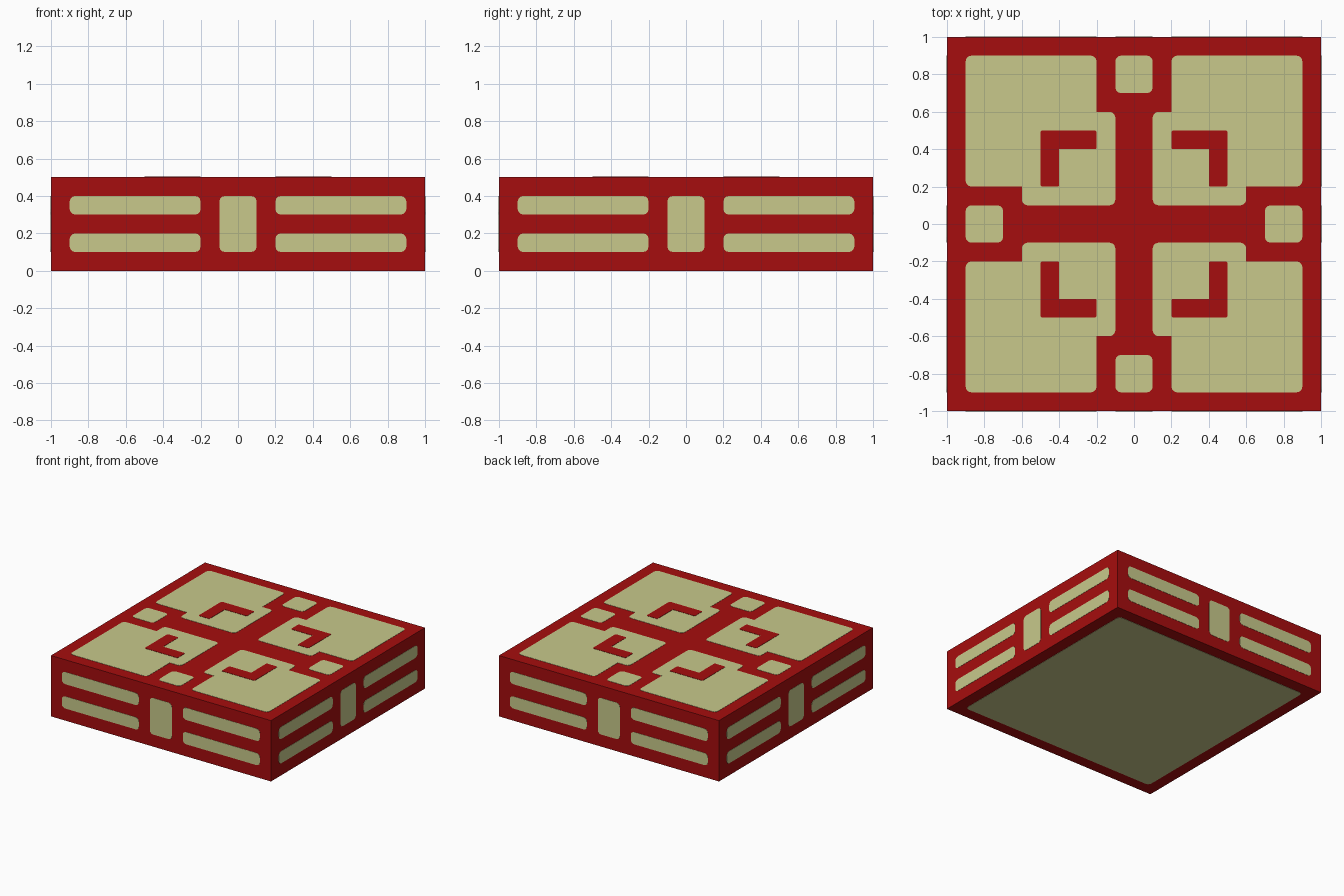
import bpy, bmesh, math
from mathutils import Matrix, Vector

if "Cube" in bpy.data.objects:
    bpy.data.objects.remove(bpy.data.objects["Cube"])

THICK = 0.002


def material(name, rgb):
    m = bpy.data.materials.new(name)
    m.diffuse_color = (*rgb, 1)
    m.use_nodes = True
    m.node_tree.nodes["Principled BSDF"].inputs["Base Color"].default_value = m.diffuse_color
    return m


RED = material("deep red", (0.381, 0.004, 0.0044))
CREAM = material("pale olive cream", (0.578, 0.584, 0.258))


def finish(name, bm, mat):
    bmesh.ops.recalc_face_normals(bm, faces=bm.faces)
    me = bpy.data.meshes.new(name)
    bm.to_mesh(me)
    bm.free()
    me.materials.append(mat)
    ob = bpy.data.objects.new(name, me)
    bpy.context.collection.objects.link(ob)
    return ob


def rect(x0, y0, x1, y1):
    return [(x0, y0), (x1, y0), (x1, y1), (x0, y1)]


def rounded(points, r=0.03, steps=3):
    """Round the convex corners of a counter-clockwise outline."""
    out = []
    n = len(points)
    for i in range(n):
        p = Vector(points[i])
        a = (Vector(points[i - 1]) - p).normalized()
        b = (Vector(points[(i + 1) % n]) - p).normalized()
        if a.x * b.y - a.y * b.x > 0:      # concave corner stays sharp
            out.append(p)
            continue
        for k in range(steps + 1):
            t = math.pi / 2 * k / steps
            out.append(p + a * r * (1 - math.sin(t)) + b * r * (1 - math.cos(t)))
    return out


def plates(name, outlines, frames, mat, thick=THICK):
    """Thin plates: every outline placed in every frame, facing local +z."""
    bm = bmesh.new()
    for frame in frames:
        for pts in outlines:
            face = bm.faces.new([bm.verts.new(frame @ Vector((x, y, 0))) for x, y in pts])
            new = bmesh.ops.extrude_face_region(bm, geom=[face])["geom"]
            up = frame.to_3x3() @ Vector((0, 0, thick))
            bmesh.ops.translate(bm, vec=up, verts=[v for v in new if isinstance(v, bmesh.types.BMVert)])
    return finish(name, bm, mat)


# Solid block
bm = bmesh.new()
bmesh.ops.create_cube(bm, size=1, matrix=Matrix.Translation((0, 0, 0.25)) @ Matrix.Diagonal((2, 2, 0.5, 1)))
finish("block_body", bm, RED)

# Frames: four turns on the top, four upright sides, one below
turns = [Matrix.Rotation(math.pi / 2 * k, 4, 'Z') for k in range(4)]
top = [Matrix.Translation((0, 0, 0.5)) @ t for t in turns]
sides = [t @ Matrix.Translation((0, -1, 0)) @ Matrix.Rotation(math.pi / 2, 4, 'X') for t in turns]
below = [Matrix.Rotation(math.pi, 4, 'X')]

# Top: notched corner panels, small edge tiles and angular hooks
corner = [(0.1, 0.1), (0.6, 0.1), (0.6, 0.2), (0.9, 0.2), (0.9, 0.9),
          (0.2, 0.9), (0.2, 0.6), (0.1, 0.6)]
hook = [(0.4, 0.2), (0.5, 0.2), (0.5, 0.5), (0.2, 0.5), (0.2, 0.4), (0.4, 0.4)]
plates("top_corner_panels", [rounded(corner)], top, CREAM)
plates("top_edge_tiles", [rounded(rect(0.7, -0.1, 0.9, 0.1))], top, CREAM)
plates("top_hooks", [rounded(hook, 0.006, 1)], top, RED, THICK * 2)

# Sides: centre tile with two bars on each side
bars = [rounded(rect(x, z, x + 0.7, z + 0.1)) for x in (-0.9, 0.2) for z in (0.1, 0.3)]
plates("side_bars", bars, sides, CREAM)
plates("side_centre_tiles", [rounded(rect(-0.1, 0.1, 0.1, 0.4))], sides, CREAM)

# Underside panel
plates("bottom_panel", [rounded(rect(-0.9, -0.9, 0.9, 0.9))], below, CREAM)
